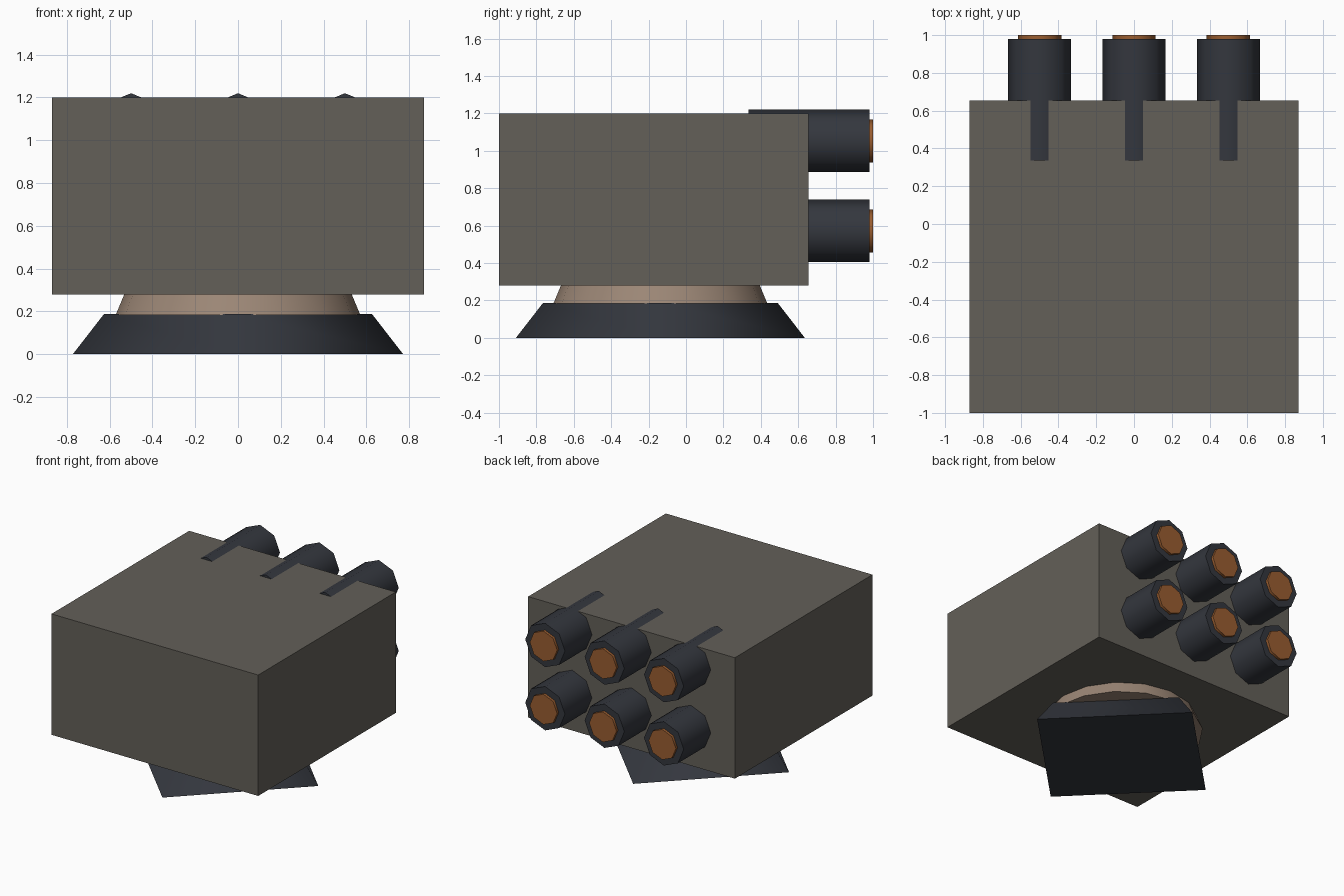
import bpy, bmesh
from math import radians
from mathutils import Matrix, Vector

if "Cube" in bpy.data.objects:
    bpy.data.objects.remove(bpy.data.objects["Cube"])


def material(name, rgb):
    m = bpy.data.materials.new(name)
    m.diffuse_color = (*rgb, 1)
    m.use_nodes = True
    m.node_tree.nodes["Principled BSDF"].inputs["Base Color"].default_value = m.diffuse_color
    return m


BODY = material("warm_grey", (0.125, 0.115, 0.098))
DARK = material("dark_slate", (0.034, 0.038, 0.048))
TAN = material("tan", (0.33, 0.24, 0.18))
COPPER = material("copper", (0.32, 0.11, 0.03))


def add(name, bm, mat, smooth=True):
    # Smooth the side faces, keep the end caps flat
    bm.normal_update()
    for f in bm.faces:
        f.smooth = smooth and abs(f.normal.z) < 0.95
    mesh = bpy.data.meshes.new(name)
    bm.to_mesh(mesh)
    bm.free()
    mesh.materials.append(mat)
    ob = bpy.data.objects.new(name, mesh)
    bpy.context.collection.objects.link(ob)
    return ob


def frustum(name, sides, r0, r1, start, length, mat, along_y=False):
    bm = bmesh.new()
    bmesh.ops.create_cone(bm, cap_ends=True, segments=sides,
                          radius1=r0, radius2=r1, depth=length)
    bmesh.ops.translate(bm, verts=bm.verts, vec=(0, 0, length / 2))
    ob = add(name, bm, mat)
    turn = Matrix.Rotation(radians(-90), 4, 'X') if along_y else Matrix()
    ob.data.transform(turn)
    ob.location = start
    return ob


# Box housing
bm = bmesh.new()
bmesh.ops.create_cube(bm, size=1)
bmesh.ops.scale(bm, verts=bm.verts, vec=(1.74, 1.655, 0.92))
add("housing", bm, BODY, smooth=False).location = Vector((0, -0.1725, 0.74))

# Four-sided foot, corners on the axes, and round neck
frustum("foot", 4, 0.772, 0.627, (0, -0.137, 0), 0.187, DARK)
frustum("neck", 16, 0.572, 0.49, (0, -0.137, 0.183), 0.197, TAN)

# Two rows of three octagonal tubes with copper plugs
for row, z in enumerate((0.572, 1.053)):
    for col, x in enumerate((-0.5, 0, 0.5)):
        tag = f"{row + 1}_{col + 1}"
        frustum(f"tube_{tag}", 8, 0.167, 0.167, (x, 0.335, z), 0.645, DARK, True)
        frustum(f"plug_{tag}", 8, 0.115, 0.115, (x, 0.9, z), 0.1, COPPER, True)
